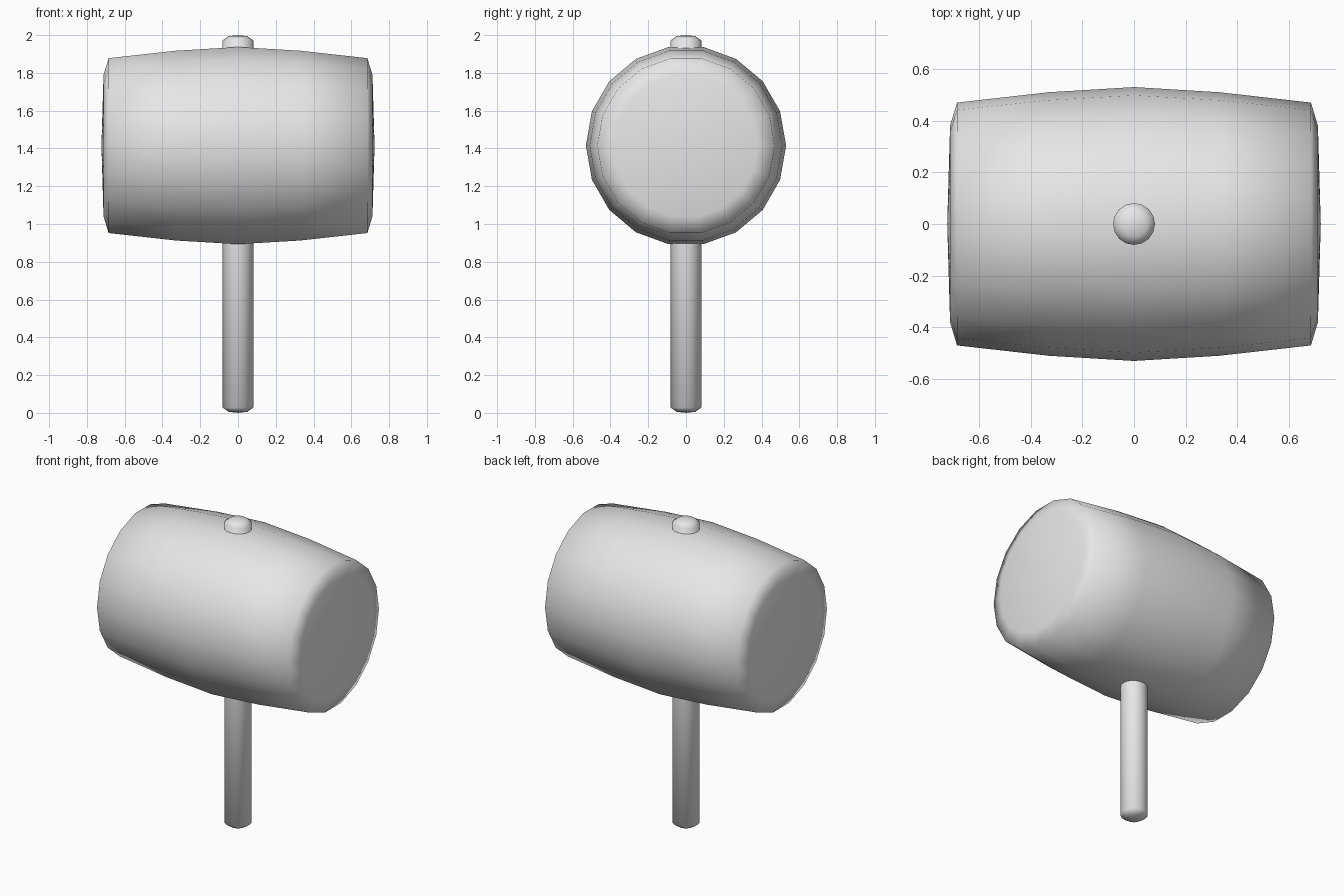
import bpy, bmesh, math
from mathutils import Matrix

default_cube = bpy.data.objects.get("Cube")
if default_cube:
    bpy.data.objects.remove(default_cube, do_unlink=True)

# One plain grey material
GREY = (0.8, 0.8, 0.8, 1.0)
grey = bpy.data.materials.new("plain_grey")
grey.use_nodes = True
grey.diffuse_color = GREY
shader = next(n for n in grey.node_tree.nodes if n.type == "BSDF_PRINCIPLED")
shader.inputs["Base Color"].default_value = GREY


def lathe(name, profile, sides, matrix=Matrix()):
    """Turn a list of (radius, height) around z, closing each end at a point."""
    bm = bmesh.new()
    rings = []
    for radius, height in profile:
        count = sides if radius else 1
        rings.append([bm.verts.new((radius * math.cos(math.tau * i / sides),
                                    radius * math.sin(math.tau * i / sides), height))
                      for i in range(count)])
    for low, high in zip(rings, rings[1:]):
        for i in range(sides):
            j = (i + 1) % sides
            corners = [low[i % len(low)], low[j % len(low)],
                       high[j % len(high)], high[i % len(high)]]
            bm.faces.new(list(dict.fromkeys(corners)))
    bmesh.ops.transform(bm, matrix=matrix, verts=bm.verts)
    bmesh.ops.recalc_face_normals(bm, faces=bm.faces)
    for face in bm.faces:
        face.smooth = True
    mesh = bpy.data.meshes.new(name)
    bm.to_mesh(mesh)
    bm.free()
    mesh.materials.append(grey)
    obj = bpy.data.objects.new(name, mesh)
    bpy.context.collection.objects.link(obj)
    return obj


# Barrel-shaped mallet head, mirrored about its widest ring and lying along x
half = [(0.53, 0), (0.51, 0.33), (0.47, 0.685), (0.38, 0.712), (0, 0.723)]
barrel = [(r, -h) for r, h in reversed(half[1:])] + half
lay_along_x = (Matrix.Translation((0, 0, 1.415))
               @ Matrix.Rotation(math.pi / 2, 4, "X")
               @ Matrix.Rotation(math.pi / 2, 4, "Y")
               @ Matrix.Rotation(math.pi / 2, 4, "Z"))
# Keep the rounding axis along x with corners on the front and back
lay_along_x = Matrix.Translation((0, 0, 1.415)) @ Matrix(
    ((0, 0, 1, 0), (1, 0, 0, 0), (0, 1, 0, 0), (0, 0, 0, 1)))
lathe("mallet_head", barrel, 18, lay_along_x)

# Handle running through the head, with softly domed ends
end = [(0, 0), (0.05, 0.006), (0.081, 0.028)]
lathe("handle", end + [(r, 2 - h) for r, h in reversed(end)], 16)
